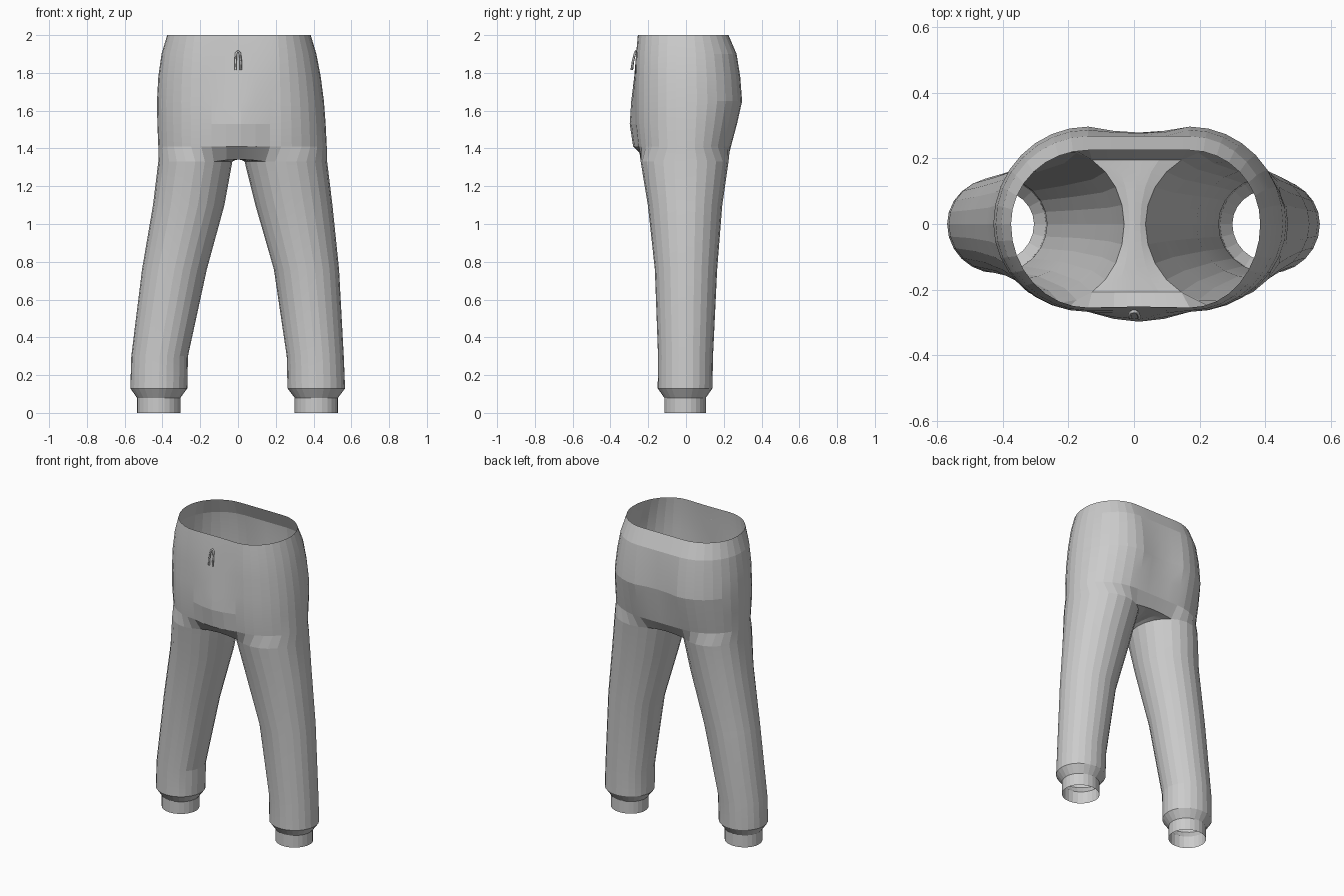
import bpy, bmesh, math

if "Cube" in bpy.data.objects:
    bpy.data.objects.remove(bpy.data.objects["Cube"])

N = 24          # sides of each leg
A = 8           # outer arc runs from step -A to A, the rest faces the other leg

grey = bpy.data.materials.new("grey cloth")
grey.diffuse_color = (0.6, 0.6, 0.6, 1)
grey.use_nodes = True
grey.node_tree.nodes["Principled BSDF"].inputs["Base Color"].default_value = grey.diffuse_color

# Leg rings: z, left outer, left inner, right inner, right outer, front y, back y
LEGS = [
    (0.00, -.535, -.305, .300, .530, -.115, .105),
    (0.08, -.535, -.305, .300, .530, -.115, .105),
    (0.13, -.570, -.268, .262, .567, -.150, .140),
    (0.30, -.565, -.265, .258, .560, -.148, .143),
    (0.76, -.508, -.165, .190, .535, -.165, .165),
    (1.10, -.450, -.072, .092, .500, -.202, .192),
    (1.33, -.422, -.030, .035, .472, -.240, .225),
]
# Torso rings: z, left x, right x, front y, back y, front and back bulge at the middle
TORSO = [
    (1.41, -.422, .470, -.255, .238, -.025, .000),
    (1.53, -.427, .464, -.268, .270, -.030, -.010),
    (1.65, -.429, .455, -.268, .297, -.022, -.018),
    (1.78, -.422, .438, -.268, .287, -.006, -.010),
    (1.90, -.405, .415, -.264, .268, .000, .000),
    (2.00, -.375, .385, -.255, .225, .003, .000),
]

bm = bmesh.new()


def quad_strip(a, b, closed=False):
    n = len(a)
    for i in range(n if closed else n - 1):
        j = (i + 1) % n
        bm.faces.new((a[i], a[j], b[j], b[i]))


def leg_ring(z, out, inn, yf, yb):
    cx, rx = (out + inn) / 2, (out - inn) / 2
    ring = []
    for i in range(N):
        t = 2 * math.pi * i / N
        s = math.sin(t)
        ring.append(bm.verts.new((cx + rx * math.cos(t), s * yb if s > 0 else -s * yf, z)))
    return ring


# Legs, each lofted from the open cuff up to the crotch
tops = []
for side in (0, 1):
    rings = []
    for z, lo, li, ri, ro, yf, yb in LEGS:
        rings.append(leg_ring(z, *((lo, li) if side == 0 else (ro, ri)), yf, yb))
    for a, b in zip(rings, rings[1:]):
        quad_strip(a, b, True)
    tops.append(rings[-1])
left, right = tops

# Gusset joining the inner halves of both legs
columns = [left[A:N - A + 1]]
for f in (.25, .5, .75):
    col = []
    for i in range(A, N - A + 1):
        p = left[i].co.lerp(right[i].co, f)
        p.z += .012 * math.sin(math.pi * f)
        col.append(bm.verts.new(p))
    columns.append(col)
columns.append(right[A:N - A + 1])
for a, b in zip(columns, columns[1:]):
    quad_strip(a, b)

# Torso base loop: right outer arc, back middle, left outer arc, front middle
mids = columns[1:4]
base = [right[i % N] for i in range(-A, A + 1)]
base += [c[0] for c in reversed(mids)]
base += [left[i % N] for i in range(A, -A - 1, -1)]
base += [c[-1] for c in mids]


def torso_ring(z, xl, xr, yf, yb, bf, bb):
    cl, cr = -.14, .17

    def arc(cx, x, steps):
        pts = []
        for i in steps:
            t = math.pi / 2 * i / A
            s = math.sin(t)
            pts.append((cx + (x - cx) * math.cos(t), s * yb if s > 0 else -s * yf, z))
        return pts

    def middle(y, bulge, fs):
        return [(cl + (cr - cl) * f, y + bulge * math.sin(math.pi * f), z) for f in fs]

    pts = arc(cr, xr, range(-A, A + 1)) + middle(yb, bb, (.75, .5, .25))
    pts += arc(cl, xl, range(A, -A - 1, -1)) + middle(yf, bf, (.25, .5, .75))
    return [bm.verts.new(p) for p in pts]


previous = base
for row in TORSO:
    ring = torso_ring(*row)
    quad_strip(previous, ring, True)
    previous = ring

bmesh.ops.recalc_face_normals(bm, faces=bm.faces)
# Make sure the outermost side of the cloth faces outwards
outer = max(bm.faces, key=lambda f: f.calc_center_median().x)
if outer.normal.x < 0:
    bmesh.ops.reverse_faces(bm, faces=bm.faces)
mesh = bpy.data.meshes.new("trousers")
bm.to_mesh(mesh)
bm.free()
trousers = bpy.data.objects.new("trousers", mesh)
bpy.context.collection.objects.link(trousers)
mesh.materials.append(grey)
bpy.ops.object.select_all(action='DESELECT')
trousers.select_set(True)
bpy.context.view_layer.objects.active = trousers
bpy.ops.object.shade_smooth_by_angle(angle=math.radians(8))

# Drawstring loop hanging at the waist
curve = bpy.data.curves.new("drawstring", 'CURVE')
curve.dimensions = '3D'
curve.bevel_depth = .006
curve.bevel_resolution = 0
path = [(-.013, -.286, 1.815), (-.013, -.281, 1.86), (-.010, -.270, 1.905), (0, -.266, 1.915),
        (.010, -.270, 1.905), (.015, -.281, 1.86), (.015, -.288, 1.815)]
spline = curve.splines.new('POLY')
spline.points.add(len(path) - 1)
for point, co in zip(spline.points, path):
    point.co = (*co, 1)
curve.use_fill_caps = True
curve.materials.append(grey)
bpy.context.collection.objects.link(bpy.data.objects.new("drawstring", curve))
